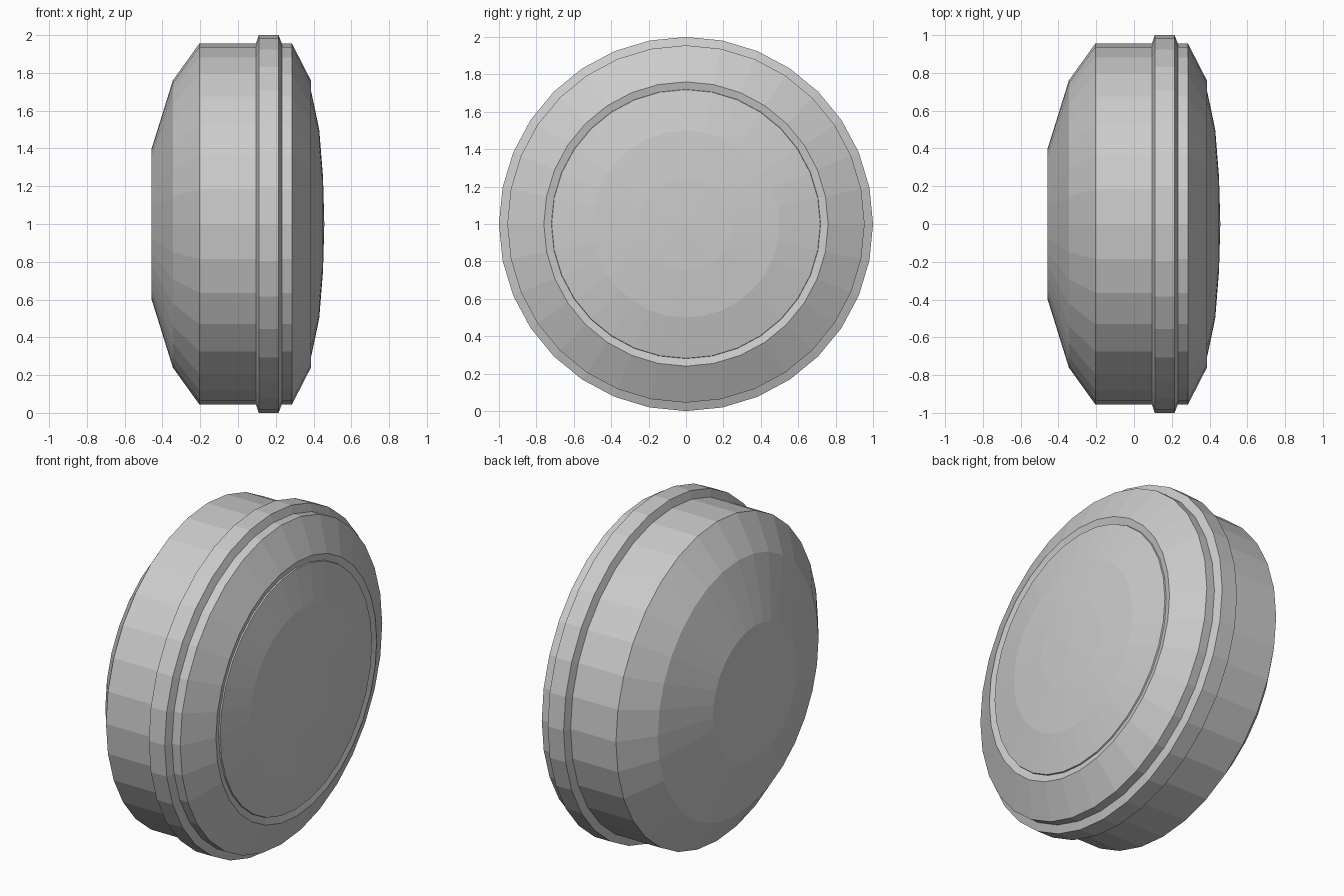
import bpy
import bmesh
from math import cos, sin, tau

if "Cube" in bpy.data.objects:
    bpy.data.objects.remove(bpy.data.objects["Cube"])

SIDES = 32


def lathe(name, profile, cap_start=False):
    """Revolve (x, radius) points around the horizontal x axis at z = 1."""
    bm = bmesh.new()
    rings = []
    for x, r in profile:
        if r == 0:
            rings.append([bm.verts.new((x, 0, 1))] * SIDES)
        else:
            rings.append([bm.verts.new((x, r * sin(tau * i / SIDES), 1 + r * cos(tau * i / SIDES)))
                          for i in range(SIDES)])
    for a, b in zip(rings, rings[1:]):
        for i in range(SIDES):
            j = (i + 1) % SIDES
            corners = list(dict.fromkeys((a[i], a[j], b[j], b[i])))
            bm.faces.new(corners)
    if cap_start:
        bm.faces.new(rings[0])
    bmesh.ops.recalc_face_normals(bm, faces=bm.faces)
    # Face outward: the outermost wall must point away from the axis
    probe = max(bm.faces, key=lambda f: f.calc_center_median().x)
    if probe.normal.x < 0:
        bmesh.ops.reverse_faces(bm, faces=bm.faces)
    mesh = bpy.data.meshes.new(name)
    bm.to_mesh(mesh)
    bm.free()
    obj = bpy.data.objects.new(name, mesh)
    bpy.context.collection.objects.link(obj)
    return obj


# Housing: tapered back, drum wall, raised band, front bevel and recessed lip
lathe("housing", [
    (-0.457, 0.40), (-0.345, 0.76), (-0.205, 0.955), (0.095, 0.955),
    (0.11, 1.0), (0.215, 1.0), (0.232, 0.955), (0.286, 0.955),
    (0.386, 0.76), (0.376, 0.72),
], cap_start=True)

# Shallow domed front cover
lathe("front_dome", [(0.376, 0.72), (0.384, 0.718), (0.43, 0.50), (0.45, 0.25), (0.457, 0)])
